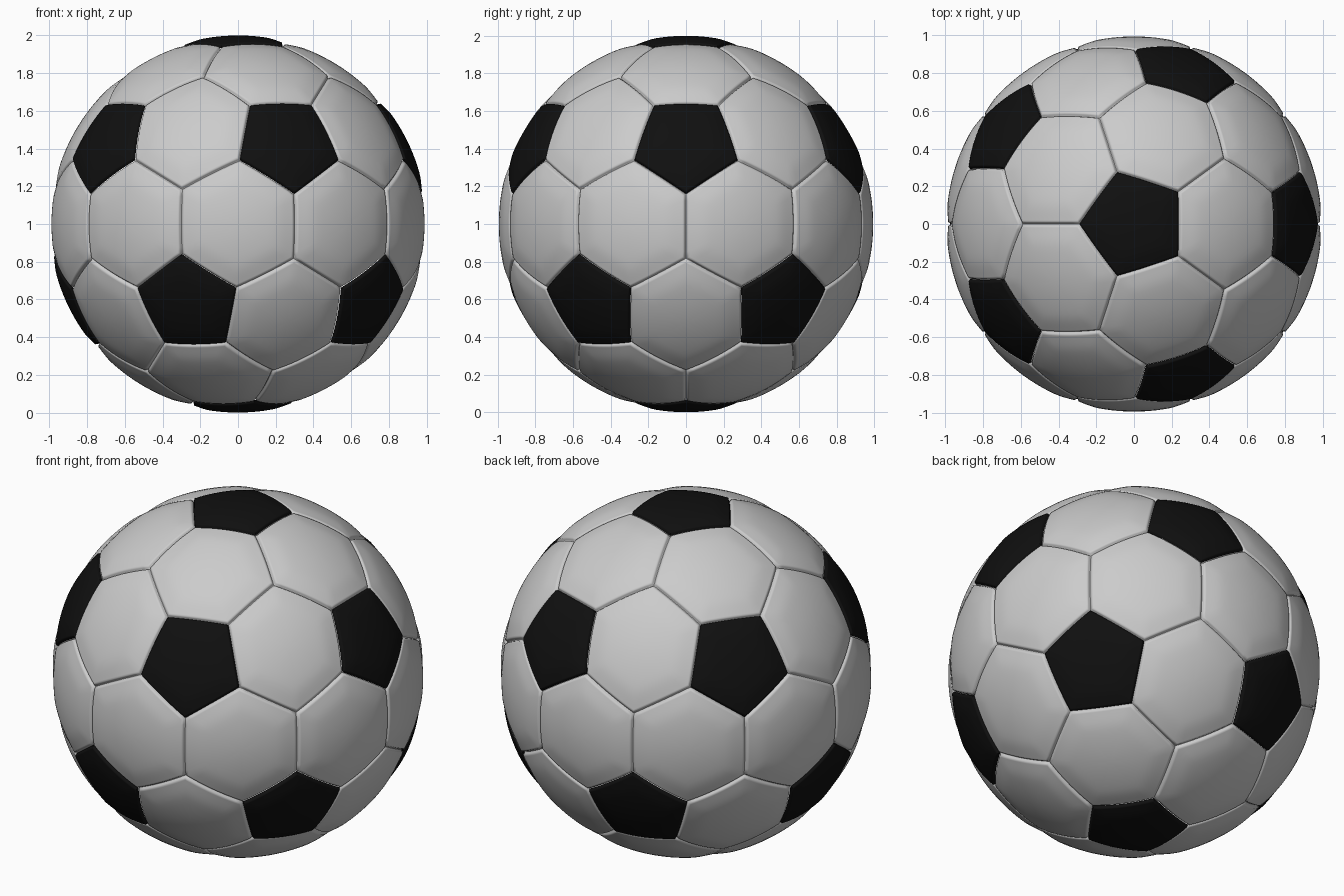
import bpy
from math import sin, cos, radians, sqrt
from mathutils import Vector
from itertools import combinations

if "Cube" in bpy.data.objects:
    bpy.data.objects.remove(bpy.data.objects["Cube"])

PENT_ANGLE = radians(17.2)   # pentagon centre to its corners
STEPS = 10                   # segments along one panel side
RINGS = [0.12, 0.25, 0.38, 0.5, 0.6, 0.68, 0.75, 0.81, 0.86, 0.9,
         0.935, 0.96, 0.975, 0.985, 0.992, 1.0]


def smooth(a, b, t):
    t = min(max((t - a) / (b - a), 0), 1)
    return t * t * (3 - 2 * t)


def toward(a, b, ang):
    """Unit vector reached by turning a toward b."""
    side = (b - a * a.dot(b)).normalized()
    return a * cos(ang) + side * sin(ang)


# Pentagon centres: corners of an icosahedron
h, w = 1 / sqrt(5), 2 / sqrt(5)
tips = [Vector((0, 0, 1)), Vector((0, 0, -1))]
for k in range(5):
    for start, z in ((0, h), (36, -h)):
        a = radians(start + 72 * k)
        tips.append(Vector((w * cos(a), w * sin(a), z)))


def near(a, b):
    return a.dot(b) > 0.4


# Points where three hexagons meet
joints = [(a + b + c).normalized() for a, b, c in combinations(tips, 3)
          if near(a, b) and near(b, c) and near(a, c)]


def panel(verts, faces, centre, corners, radius):
    """Padded spherical panel with soft shoulders and a sunken seam."""
    ref = corners[0] - centre * centre.dot(corners[0])
    ref.normalize()
    up = centre.cross(ref)
    from math import atan2
    corners = sorted(corners, key=lambda p: atan2(p.dot(up), p.dot(ref)))
    rim = []
    for p, q in zip(corners, corners[1:] + corners[:1]):
        rim += [p.lerp(q, i / STEPS).normalized() for i in range(STEPS)]
    n, base = len(rim), len(verts)
    verts.append(centre * radius)
    for t in RINGS:
        r = radius - 0.010 * smooth(0.6, 1.05, t) - 0.014 * smooth(0.96, 1.0, t)
        verts.extend(centre.lerp(p, t).normalized() * r for p in rim)
    for i in range(n):
        j = (i + 1) % n
        faces.append((base, base + 1 + i, base + 1 + j))
        for k in range(len(RINGS) - 1):
            a = base + 1 + k * n
            faces.append((a + i, a + n + i, a + n + j, a + j))


def make(name, panels, radius, colour=None):
    verts, faces = [], []
    for centre, corners in panels:
        panel(verts, faces, centre, corners, radius)
    mesh = bpy.data.meshes.new(name)
    mesh.from_pydata(verts, [], faces)
    obj = bpy.data.objects.new(name, mesh)
    obj.location.z = 1
    bpy.context.collection.objects.link(obj)
    if colour:
        mat = bpy.data.materials.new(name)
        mat.diffuse_color = colour
        mat.use_nodes = True
        mat.node_tree.nodes["Principled BSDF"].inputs["Base Color"].default_value = mat.diffuse_color
        mesh.materials.append(mat)
    bpy.ops.object.select_all(action='DESELECT')
    obj.select_set(True)
    bpy.context.view_layer.objects.active = obj
    bpy.ops.object.shade_smooth_by_angle(angle=radians(50))


# Twelve black pentagons
pentagons = [(t, [toward(t, d, PENT_ANGLE) for d in joints if t.dot(d) > 0.7])
             for t in tips]
make("black_pentagon_panels", pentagons, 1.0, (0.005, 0.005, 0.005, 1))

# Thirty plain hexagons, one between each pair of neighbouring pentagons
hexagons = []
for a, b in combinations(tips, 2):
    if near(a, b):
        ends = [d for d in joints if a.dot(d) > 0.7 and b.dot(d) > 0.7]
        corners = ends + [toward(t, d, PENT_ANGLE) for t in (a, b) for d in ends]
        hexagons.append(((a + b).normalized(), corners))
make("hexagon_panels", hexagons, 0.995)
